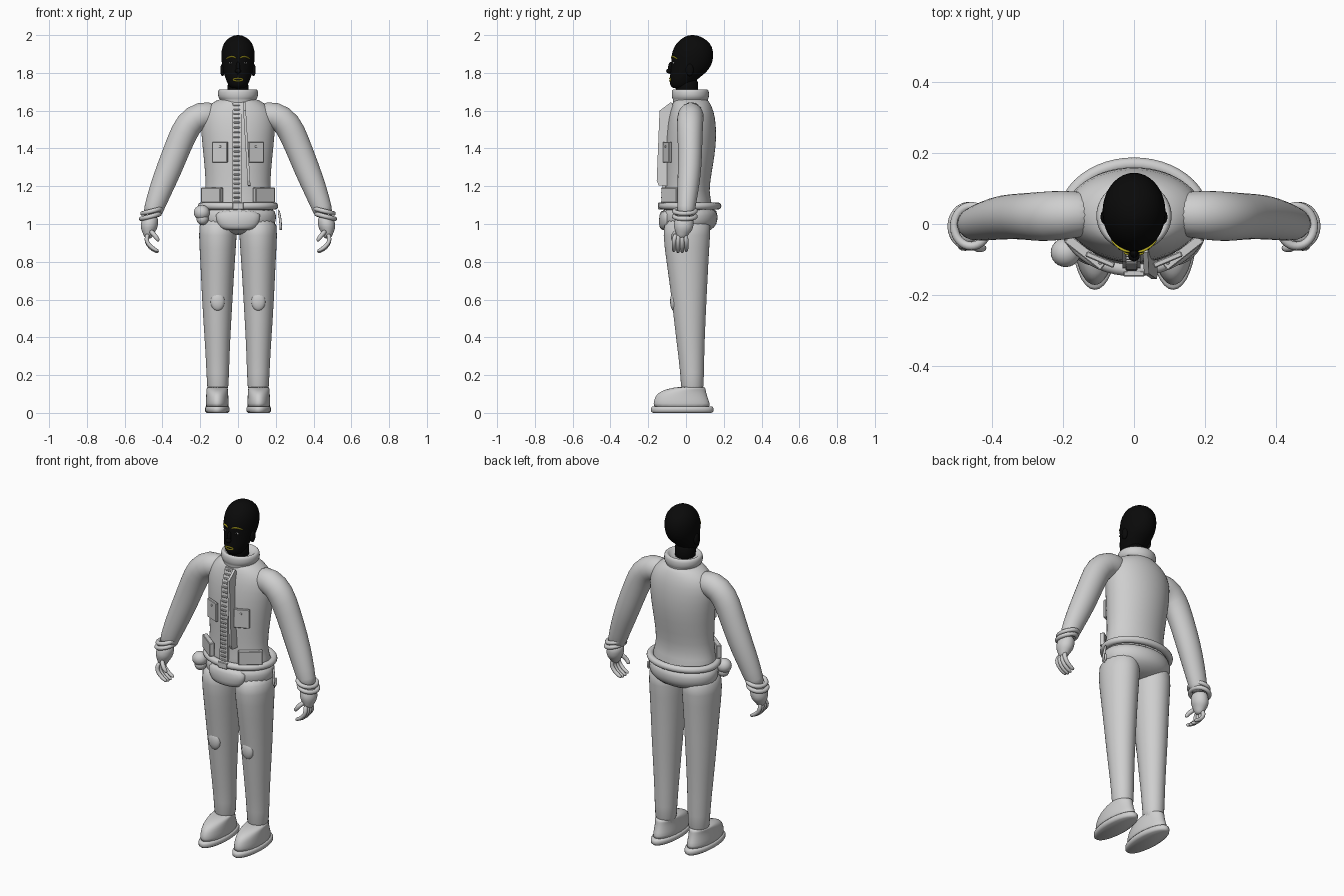
import bpy, bmesh, math
from mathutils import Vector, Matrix

cube = bpy.data.objects.get("Cube")
if cube:
    bpy.data.objects.remove(cube)


def material(name, rgb):
    m = bpy.data.materials.new(name)
    m.use_nodes = True
    m.diffuse_color = (*rgb, 1)
    bsdf = m.node_tree.nodes["Principled BSDF"]
    bsdf.inputs["Base Color"].default_value = (*rgb, 1)
    bsdf.inputs["Roughness"].default_value = 0.7
    return m


SUIT = material("suit_grey", (0.62, 0.62, 0.62))
BLACK = material("head_black", (0.003, 0.003, 0.003))
YELLOW = material("face_yellow", (0.6, 0.52, 0.02))
WHITE = material("eye_white", (0.8, 0.8, 0.8))


def finish(bm, name, mat, smooth=True, sub=0, mirror=False):
    bmesh.ops.recalc_face_normals(bm, faces=bm.faces[:])
    for f in bm.faces:
        f.smooth = smooth
    me = bpy.data.meshes.new(name)
    bm.to_mesh(me)
    bm.free()
    me.materials.append(mat)
    ob = bpy.data.objects.new(name, me)
    bpy.context.collection.objects.link(ob)
    if sub:
        mod = ob.modifiers.new("smooth", 'SUBSURF')
        mod.levels = mod.render_levels = sub
    if mirror:
        ob.modifiers.new("mirror", 'MIRROR')
    return ob


def skin(name, sections, mat, sub=1, mirror=False, cyclic=False, n=20):
    """Join elliptical sections (centre, axis a, axis b) into a surface."""
    bm = bmesh.new()
    rings = []
    for c, a, b in sections:
        angles = [2 * math.pi * i / n for i in range(n)]
        rings.append([bm.verts.new(c + a * math.cos(t) + b * math.sin(t)) for t in angles])
    pairs = list(zip(rings, rings[1:]))
    if cyclic:
        pairs.append((rings[-1], rings[0]))
    else:
        bm.faces.new(rings[0])
        bm.faces.new(rings[-1])
    for r, q in pairs:
        for i in range(n):
            j = (i + 1) % n
            bm.faces.new((r[i], r[j], q[j], q[i]))
    return finish(bm, name, mat, True, sub, mirror)


def stack(name, rows, mat, cx=0, **kw):
    """Level sections: height, front y, back y, half width, optional centre x."""
    secs = []
    for z, y0, y1, rx, *c in rows:
        secs.append((Vector((c[0] if c else cx, (y0 + y1) / 2, z)),
                     Vector((rx, 0, 0)), Vector((0, (y1 - y0) / 2, 0))))
    return skin(name, secs, mat, **kw)


def tube(name, pts, radii, mat, up=(0, 1, 0), squash=1, cyclic=False, **kw):
    """Sweep a round section along points."""
    pts = [Vector(p) for p in pts]
    if not isinstance(radii, (list, tuple)):
        radii = [radii] * len(pts)
    secs, last = [], len(pts) - 1
    for i, p in enumerate(pts):
        nxt = pts[(i + 1) % len(pts)] if cyclic else pts[min(i + 1, last)]
        prv = pts[i - 1] if cyclic else pts[max(i - 1, 0)]
        t = (nxt - prv).normalized()
        a = Vector(up).cross(t).normalized()
        b = t.cross(a)
        secs.append((p, a * radii[i], b * radii[i] * squash))
    return skin(name, secs, mat, cyclic=cyclic, **kw)


def ellipse_path(c, rx, ry, tilt=0, n=32):
    rot = Matrix.Rotation(tilt, 3, 'Y')
    angles = [2 * math.pi * i / n for i in range(n)]
    return [Vector(c) + rot @ Vector((rx * math.cos(t), ry * math.sin(t), 0)) for t in angles]


def ball(name, c, size, mat, mirror=False):
    bm = bmesh.new()
    bmesh.ops.create_uvsphere(bm, u_segments=24, v_segments=14, radius=1,
                              matrix=Matrix.LocRotScale(Vector(c), None, Vector(size)))
    return finish(bm, name, mat, mirror=mirror)


def box(name, c, size, mat, turn=0, mirror=False):
    bm = bmesh.new()
    rot = Matrix.Rotation(math.radians(turn), 3, 'Z').to_quaternion()
    bmesh.ops.create_cube(bm, size=1, matrix=Matrix.LocRotScale(Vector(c), rot, Vector(size)))
    bmesh.ops.bevel(bm, geom=bm.edges[:], offset=0.003, segments=1, affect='EDGES')
    return finish(bm, name, mat, smooth=False, mirror=mirror)


def prism(name, profile, x0, x1, mat, lean=0):
    """Side profile of (y, z) points given a width; lean shifts x with height."""
    bm = bmesh.new()
    f = bm.faces.new([bm.verts.new((x0 + lean * (z - 1.2), y, z)) for y, z in profile])
    new = bmesh.ops.extrude_face_region(bm, geom=[f])["geom"]
    bmesh.ops.translate(bm, vec=(x1 - x0, 0, 0),
                        verts=[v for v in new if isinstance(v, bmesh.types.BMVert)])
    return finish(bm, name, mat, smooth=False)


# Torso, hips and legs
stack("jacket", [(1.04, -.12, .15, .195), (1.10, -.115, .14, .19), (1.17, -.11, .12, .17),
                 (1.28, -.11, .138, .175), (1.42, -.11, .162, .19), (1.53, -.1, .16, .2),
                 (1.6, -.085, .147, .185), (1.64, -.07, .128, .14), (1.67, -.06, .11, .09)],
      SUIT, n=28)
stack("jacket_skirt", [(1.1, -.125, .16, .198), (1.04, -.13, .17, .204), (1.0, -.125, .165, .2),
                       (.97, -.11, .14, .17), (.94, -.06, .08, .1)], SUIT, n=28)
stack("leg", [(1.04, -.115, .135, .1, .105), (.95, -.125, .13, .103, .107),
              (.8, -.105, .12, .092, .108), (.6, -.076, .11, .082, .11),
              (.4, -.055, .1, .069, .109), (.2, -.027, .095, .059, .107),
              (.08, -.03, .095, .058, .107)], SUIT, mirror=True)
ball("knee_pad", (.108, -.064, .59), (.037, .02, .05), SUIT, mirror=True)

# Boots
stack("boot", [(.02, -.175, .135, .062), (.05, -.175, .128, .062), (.085, -.166, .115, .06),
               (.11, -.145, .108, .058), (.128, -.1, .105, .057), (.14, -.03, .1, .055)],
      SUIT, cx=.11, mirror=True)
stack("boot_sole", [(0, -.175, .135, .055), (.008, -.185, .145, .066), (.026, -.185, .145, .066),
                    (.034, -.178, .138, .06)], SUIT, cx=.11, sub=0, n=32, mirror=True)

# Arms, cuffs and gloves
tube("sleeve", [(.09, .03, 1.575), (.2, .025, 1.582), (.265, .02, 1.53), (.31, .022, 1.43),
                (.365, .02, 1.29), (.41, .01, 1.18), (.45, 0, 1.07), (.456, -.002, 1.04)],
     [.065, .077, .077, .071, .069, .062, .052, .045], SUIT, squash=.92, mirror=True)
for i, (x, z) in enumerate(((.457, 1.068), (.464, 1.04))):
    tube("cuff_ring_%d" % (i + 1), ellipse_path((x, -.006, z), .05, .056, .25), .012, SUIT,
         up=(.25, 0, 1), cyclic=True, sub=0, n=12, mirror=True)
tube("glove_palm", [(.46, -.006, 1.05), (.466, -.01, 1.01), (.472, -.014, .985),
                    (.474, -.018, .965), (.474, -.022, .945), (.476, -.025, .922)],
     [.04, .045, .046, .038, .028, .018], SUIT, squash=1.15, mirror=True)
for i in range(4):
    y = -.064 + .022 * i
    drop = .006 * abs(i - 1.5)
    tube("finger_%d" % (i + 1), [(.476, y * .7 - .008, .95), (.487, y, .918), (.476, y, .885 + drop),
                                 (.45, y, .86 + drop), (.418, y, .846 + drop)],
         [.013, .0125, .012, .0115, .009], SUIT, n=10, mirror=True)
tube("thumb", [(.465, -.045, .965), (.445, -.066, .945), (.43, -.07, .925), (.418, -.066, .908)],
     [.014, .013, .012, .009], SUIT, n=10, mirror=True)

# Collar
stack("collar", [(1.62, -.068, .115, .088), (1.65, -.07, .116, .095), (1.662, -.07, .116, .094),
                 (1.668, -.076, .122, .106), (1.7, -.077, .123, .108), (1.716, -.07, .115, .1),
                 (1.712, -.055, .1, .082), (1.69, -.05, .09, .075)], SUIT, n=28)

# Front panel, zip and storm flap
edge = [(-.075, 1.64), (-.105, 1.55), (-.12, 1.42), (-.124, 1.25), (-.125, 1.08)]
prism("zip_panel", edge + [(-.09, 1.08), (-.08, 1.4), (-.04, 1.64)], -.032, .018, SUIT)
for (ya, za), (yb, zb) in zip(edge, edge[1:]):
    steps = round((za - zb) / .025)
    for k in range(steps):
        t = (k + .5) / steps
        box("zip_tooth", (-.007, ya + (yb - ya) * t, za + (zb - za) * t), (.034, .014, .009), SUIT)
prism("storm_flap", [(-.08, 1.645), (-.14, 1.6), (-.155, 1.23), (-.145, 1.205), (-.09, 1.2),
                     (-.08, 1.4), (-.05, 1.6)], .052, .066, SUIT, lean=-.06)

# Pockets and belt gear
box("chest_pocket", (.095, -.1, 1.38), (.086, .016, .11), SUIT, turn=23, mirror=True)
ball("pocket_button", (.095, -.109, 1.41), (.006, .005, .006), SUIT, mirror=True)
box("belt_pouch", (.137, -.08, 1.153), (.13, .028, .078), SUIT, turn=38, mirror=True)
tube("belt", ellipse_path((0, .02, 1.095), .194, .148, n=48), .019, SUIT, up=(0, 0, 1),
     cyclic=True, sub=0, n=14)
box("belt_buckle", (0, -.14, 1.095), (.06, .016, .036), SUIT)
stack("front_apron", [(1.08, -.138, -.06, .125), (1.02, -.145, -.06, .118), (.98, -.142, -.06, .1),
                      (.965, -.125, -.06, .07)], SUIT)
ball("round_pouch", (-.192, -.08, 1.06), (.042, .041, .04), SUIT)
ball("round_pouch_base", (-.188, -.08, 1.027), (.032, .033, .032), SUIT)
tube("belt_clip", [(.213, .02, 1.08), (.224, .02, 1.03), (.226, .005, .985), (.226, .02, .965),
                   (.226, .035, .985), (.226, .03, 1.02)], .007, SUIT, up=(1, .2, 0), n=10)

# Head
head = [(1.715, -.07, .02, .035), (1.735, -.086, .04, .052), (1.765, -.087, .055, .064),
        (1.8, -.083, .108, .077), (1.84, -.078, .136, .085), (1.89, -.08, .148, .091),
        (1.94, -.064, .14, .085), (1.975, -.035, .112, .064), (1.995, 0, .07, .032),
        (2.0, .02, .05, .012)]
stack("head", head, BLACK, n=28)
stack("neck", [(1.66, -.05, .065, .056), (1.72, -.055, .062, .056), (1.78, -.05, .07, .056)], BLACK)
ball("ear", (.082, .02, 1.815), (.012, .02, .033), BLACK, mirror=True)
ball("nose_bridge", (0, -.08, 1.825), (.011, .015, .034), BLACK)
ball("nose_tip", (0, -.09, 1.81), (.016, .015, .013), BLACK)


def on_face(x, z):
    """Point on the front of the head."""
    for (za, a0, a1, ar), (zb, b0, b1, br) in zip(head, head[1:]):
        if za <= z <= zb:
            t = (z - za) / (zb - za)
            y0, y1, r = a0 + (b0 - a0) * t, a1 + (b1 - a1) * t, ar + (br - ar) * t
            return (x, (y0 + y1) / 2 - (y1 - y0) / 2 * math.sqrt(1 - (x / r) ** 2), z)


# Facial features
tube("eyebrow", [on_face(x, z) for x, z in ((.01, 1.877), (.025, 1.888), (.045, 1.886), (.066, 1.872))],
     [.003, .0055, .005, .003], YELLOW, n=8, mirror=True)
ball("eye", on_face(.04, 1.853), (.009, .005, .005), WHITE, mirror=True)
ball("pupil", Vector(on_face(.04, 1.853)) + Vector((0, -.004, 0)), (.004, .003, .0045), BLACK, mirror=True)
lip_angles = [2 * math.pi * i / 16 for i in range(16)]
tube("lips", [on_face(.025 * math.cos(t), 1.764 + .007 * math.sin(t)) for t in lip_angles],
     .0035, YELLOW, cyclic=True, sub=0, n=8)
